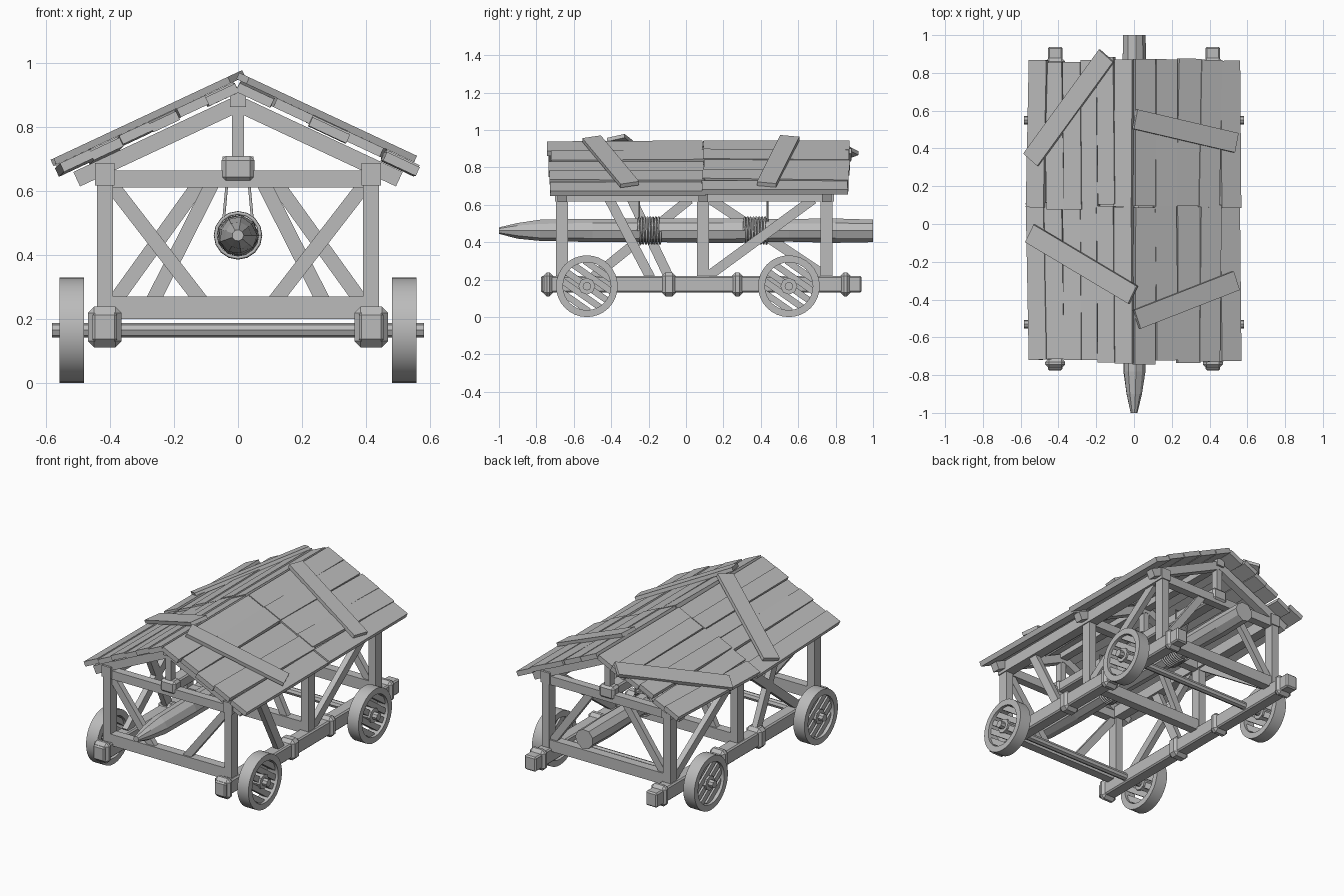
import bpy, bmesh, math, random
from mathutils import Vector, Matrix

random.seed(4)
if "Cube" in bpy.data.objects:
    bpy.data.objects.remove(bpy.data.objects["Cube"])

wood = bpy.data.materials.new("grey_wood")
wood.use_nodes = True
GREY = (0.5, 0.5, 0.5, 1)
wood.diffuse_color = GREY
wood.node_tree.nodes["Principled BSDF"].inputs["Base Color"].default_value = GREY


def finish(name, bm, bevel=0):
    bmesh.ops.recalc_face_normals(bm, faces=bm.faces)
    mesh = bpy.data.meshes.new(name)
    bm.to_mesh(mesh)
    bm.free()
    mesh.materials.append(wood)
    ob = bpy.data.objects.new(name, mesh)
    bpy.context.collection.objects.link(ob)
    if bevel:
        mod = ob.modifiers.new("bevel", "BEVEL")
        mod.width, mod.segments = bevel, 1
    return ob


def beam(name, a, b, w, h, up=(0, 0, 1), bevel=0):
    """Box from a to b, w wide and h thick along the up direction."""
    a, b = Vector(a), Vector(b)
    d = (b - a).normalized()
    side = d.cross(Vector(up)).normalized()
    rot = Matrix((side, d, side.cross(d))).transposed().to_4x4()
    size = Matrix.Diagonal((w, (b - a).length, h, 1))
    bm = bmesh.new()
    bmesh.ops.create_cube(bm, size=1, matrix=Matrix.Translation((a + b) / 2) @ rot @ size)
    return finish(name, bm, bevel)


def lathe(name, profile, axis, centre, sides, jitter=0, closed=False):
    """Turn (radius, distance) points around the x or y axis."""
    bm = bmesh.new()
    rings = []
    for r, t in profile:
        ring = []
        for i in range(sides):
            ang = math.tau * i / sides
            k = r * (1 + random.uniform(-jitter, jitter))
            u, v = k * math.cos(ang), k * math.sin(ang)
            p = Vector((t, u, v)) if axis == "x" else Vector((u, t, v))
            ring.append(bm.verts.new(p + Vector(centre)))
        rings.append(ring)
    pairs = list(zip(rings, rings[1:]))
    if closed:
        pairs.append((rings[-1], rings[0]))
    else:
        bm.faces.new(rings[0])
        bm.faces.new(rings[-1])
    for p, q in pairs:
        for i in range(sides):
            j = (i + 1) % sides
            bm.faces.new((p[i], p[j], q[j], q[i]))
    return finish(name, bm)


def smooth(ob):
    bpy.ops.object.select_all(action="DESELECT")
    ob.select_set(True)
    bpy.context.view_layer.objects.active = ob
    bpy.ops.object.shade_smooth_by_angle(angle=math.radians(35))


def rope(name, points, radius=0.006):
    curve = bpy.data.curves.new(name, "CURVE")
    curve.dimensions = "3D"
    curve.bevel_depth, curve.bevel_resolution = radius, 1
    sp = curve.splines.new("POLY")
    sp.points.add(len(points) - 1)
    for pt, co in zip(sp.points, points):
        pt.co = (*co, 1)
    curve.materials.append(wood)
    bpy.context.collection.objects.link(bpy.data.objects.new(name, curve))


FRAMES = (-0.662, 0.092, 0.752)
SLOPE = 0.468
SIDES = (("left", 1), ("right", -1))

# Chassis rails with collars, wall plates and posts
for side, s in SIDES:
    x = 0.417 * s
    beam(f"{side}_rail", (x, -0.775, 0.175), (x, 0.938, 0.175), 0.078, 0.09, bevel=0.008)
    for y, w in ((-0.737, 0.055), (-0.092, 0.077), (0.275, 0.06), (0.853, 0.055)):
        beam(f"{side}_rail_collar", (x, y - w / 2, 0.175), (x, y + w / 2, 0.175),
             0.106, 0.128, bevel=0.02)
    beam(f"{side}_wall_plate", (x, -0.7, 0.653), (x, 0.79, 0.653), 0.062, 0.07)
    for y in FRAMES:
        beam(f"{side}_post", (x, y, 0.2), (x, y, 0.63), 0.05, 0.064, up=(0, 1, 0))

# Cross frames: ties, king post and rafters
for y in FRAMES:
    beam("lower_cross_beam", (-0.4, y, 0.235), (0.4, y, 0.235), 0.055, 0.07)
    beam("upper_cross_beam", (-0.4, y, 0.638), (0.4, y, 0.638), 0.05, 0.053)
    beam("king_post", (0, y, 0.69), (0, y, 0.875), 0.038, 0.045, up=(0, 1, 0))
    for side, s in SIDES:
        beam(f"{side}_rafter", (0, y, 0.874), (0.505 * s, y, 0.874 - 0.505 * SLOPE), 0.05, 0.05)

# Slanted braces in each cross frame
for y, top, bottom in ((FRAMES[0], 0.4, 0.11), (FRAMES[1], 0.08, 0.27), (FRAMES[2], 0.12, 0.39)):
    for side, s in SIDES:
        beam(f"{side}_cross_brace", (top * s, y, 0.625), (bottom * s, y, 0.25), 0.035, 0.045)

# Slanted braces along the side walls: start y, start z, end y, end z
WALL_BRACES = {1: ((-0.41, 0.63, -0.19, 0.21), (0.12, 0.22, 0.68, 0.63)),
               -1: ((-0.5, 0.21, 0.02, 0.63), (-0.29, 0.63, -0.09, 0.21), (0.13, 0.63, 0.73, 0.23))}
for s, braces in WALL_BRACES.items():
    for y0, z0, y1, z1 in braces:
        beam("wall_brace", (0.417 * s, y0, z0), (0.417 * s, y1, z1), 0.035, 0.052)

# Ridge and the beam that carries the ram
beam("ridge_beam", (0, -0.7, 0.886), (0, 0.79, 0.886), 0.05, 0.044)
beam("hanging_beam", (0, -0.69, 0.668), (0, 0.78, 0.668), 0.08, 0.065, bevel=0.008)
for y in FRAMES:
    beam("hanging_beam_collar", (0, y - 0.035, 0.67), (0, y + 0.035, 0.67), 0.104, 0.08, bevel=0.014)

# Axles and wheels with planked, recessed centres
for y in (-0.53, 0.55):
    centre = Vector((0, y, 0.165))
    smooth(lathe("axle", [(0.023, -0.583), (0.023, 0.583)], "x", centre, 8))
    for side, s in SIDES:
        c = centre + Vector((0.52 * s, 0, 0))
        smooth(lathe(f"{side}_wheel_rim", [(0.165, -0.038), (0.165, 0.038), (0.128, 0.038),
                     (0.128, -0.038)], "x", c, 32, closed=True))
        lathe(f"{side}_wheel_hub", [(0.045, -0.032), (0.045, 0.032)], "x", c, 8)
        along = Vector((0, math.cos(math.radians(35)), -math.sin(math.radians(35))))
        across = Vector((1, 0, 0)).cross(along)
        for k in range(-2, 3):
            off = k * 0.052
            half = math.sqrt(0.135 ** 2 - off ** 2)
            m = c + across * off
            beam(f"{side}_wheel_plank", m - along * half, m + along * half, 0.04, 0.034, up=across)

# Ram log with a tapered tip
RAM_Z = 0.462
log = [(0.018, -1), (0.042, -0.9), (0.058, -0.78), (0.064, -0.5), (0.062, -0.15),
       (0.066, 0.2), (0.061, 0.55), (0.065, 0.8), (0.062, 1)]
lathe("ram_log", log, "y", (0, 0, RAM_Z), 9, jitter=0.05)

# Rope coils and hangers
for y0, y1, hang in ((-0.255, -0.135, -0.25), (0.31, 0.435, 0.435)):
    turns, steps = 8, 16
    coil = []
    for i in range(turns * steps + 1):
        a = math.tau * i / steps
        coil.append((0.07 * math.cos(a), y0 + (y1 - y0) * i / (turns * steps),
                     RAM_Z + 0.07 * math.sin(a)))
    rope("rope_coil", coil)
    rope("rope_hanger", [(-0.045, hang, RAM_Z + 0.05), (-0.035, hang, 0.62), (-0.046, hang, 0.65),
                         (-0.046, hang, 0.706), (0.046, hang, 0.706), (0.046, hang, 0.65),
                         (0.035, hang, 0.62), (0.045, hang, RAM_Z + 0.05)], 0.005)


def on_roof(x, y, lift):
    return Vector((x, y, 0.925 + lift - SLOPE * abs(x)))


# Roof planks in two rows per slope, slightly uneven
EDGES = {1: (0.0, 0.11, 0.225, 0.345, 0.455, 0.56),
         -1: (0.005, 0.1, 0.19, 0.275, 0.37, 0.465, 0.56)}
for side, s in SIDES:
    up = Vector((SLOPE * s, 0, 1)).normalized()
    for row, (y0, y1) in enumerate(((-0.73, 0.1), (0.09, 0.87))):
        for i, (e0, e1) in enumerate(zip(EDGES[s], EDGES[s][1:])):
            mid = (e0 + e1) / 2 * s
            skew, shift = random.uniform(-0.008, 0.008), random.uniform(-0.015, 0.015)
            lift = 0.007 * (i % 2) + 0.006 * row
            beam(f"{side}_roof_plank", on_roof(mid - skew, y0 + shift, lift),
                 on_roof(mid + skew, y1 + shift, lift + random.uniform(-0.008, 0.008)),
                 (e1 - e0) * 1.08, 0.03, up)

# Loose battens nailed across the roof
for side, x0, y0, x1, y1 in (("right", -0.545, 0.34, -0.145, 0.89), ("right", -0.55, -0.05, -0.005, -0.375),
                             ("left", 0.005, 0.555, 0.54, 0.43), ("left", 0.015, -0.505, 0.54, -0.3)):
    s = 1 if side == "left" else -1
    beam(f"{side}_roof_batten", on_roof(x0, y0, 0.036), on_roof(x1, y1, 0.036),
         0.105, 0.022, (SLOPE * s, 0, 1))
